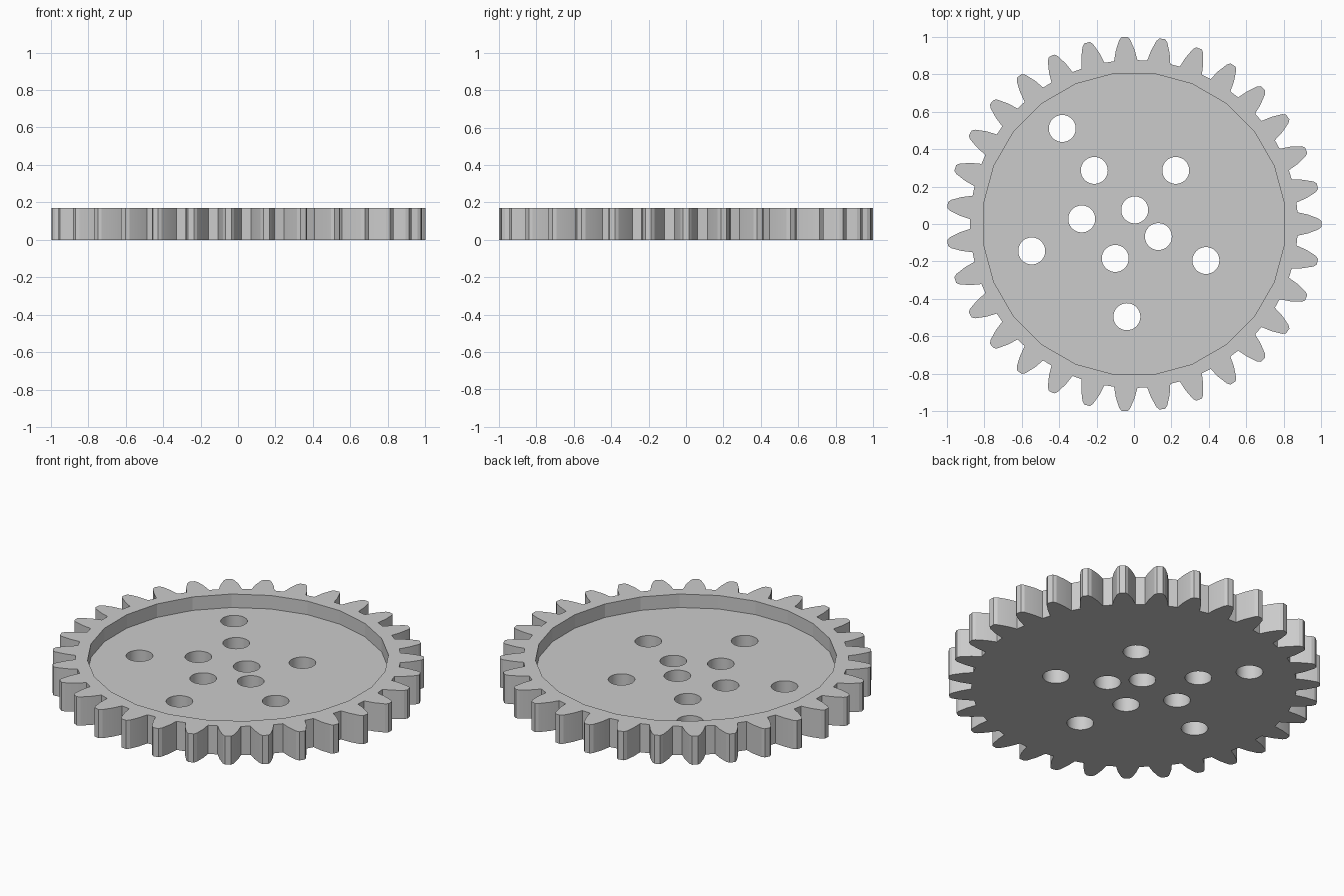
import bpy, bmesh
from math import cos, sin, radians
from mathutils import Matrix

cube = bpy.data.objects.get("Cube")
if cube:
    bpy.data.objects.remove(cube, do_unlink=True)

TEETH = 31
THICK = 0.17
FLOOR = 0.09
HOLE_R = 0.072

grey = bpy.data.materials.new("plain grey")
grey.use_nodes = True
colour = (0.6, 0.6, 0.6, 1)
grey.diffuse_color = colour
grey.node_tree.nodes["Principled BSDF"].inputs["Base Color"].default_value = colour


def add_object(name, bm):
    bmesh.ops.recalc_face_normals(bm, faces=bm.faces)
    mesh = bpy.data.meshes.new(name)
    bm.to_mesh(mesh)
    bm.free()
    mesh.materials.append(grey)
    obj = bpy.data.objects.new(name, mesh)
    bpy.context.collection.objects.link(obj)
    return obj


def add_cylinder(bm, x, y, z0, z1, radius, sides, turn=0):
    place = Matrix.Translation((x, y, (z0 + z1) / 2)) @ Matrix.Rotation(radians(turn), 4, 'Z')
    bmesh.ops.create_cone(bm, cap_ends=True, segments=sides, radius1=radius,
                          radius2=radius, depth=z1 - z0, matrix=place)


# Toothed disc: one tooth flank as (radius, half angle), mirrored and repeated
flank = [(0.875, 4.1), (0.93, 3.1), (0.985, 1.7), (1.0, 0.9)]
tooth = [(r, -a) for r, a in flank] + [(r, a) for r, a in reversed(flank)]
bm = bmesh.new()
outline = []
for i in range(TEETH):
    for r, a in tooth:
        t = radians(a + i * 360 / TEETH)
        outline.append(bm.verts.new((r * cos(t), r * sin(t), 0)))
base = bm.faces.new(outline)
top = bmesh.ops.extrude_face_region(bm, geom=[base], use_keep_orig=True)["geom"]
bmesh.ops.translate(bm, vec=(0, 0, THICK),
                    verts=[v for v in top if isinstance(v, bmesh.types.BMVert)])
gear = add_object("gear_wheel", bm)

# Shallow many-sided recess in the top
bm = bmesh.new()
add_cylinder(bm, 0, 0, FLOOR, THICK + 0.1, 0.81, 24, 7.5)
recess = add_object("recess_cutter", bm)

# Scattered round through holes
holes = [(-0.383, 0.51), (-0.212, 0.286), (0.223, 0.286), (-0.279, 0.027),
         (0.004, 0.075), (0.13, -0.067), (-0.1, -0.184), (-0.546, -0.144),
         (0.384, -0.195), (-0.038, -0.495)]
bm = bmesh.new()
for x, y in holes:
    add_cylinder(bm, x, y, -0.1, THICK + 0.1, HOLE_R, 32)
drill = add_object("hole_cutter", bm)

# Cut, then remove the cutters
bpy.context.view_layer.objects.active = gear
gear.select_set(True)
for cutter in (recess, drill):
    mod = gear.modifiers.new("cut", 'BOOLEAN')
    mod.operation = 'DIFFERENCE'
    mod.solver = 'EXACT'
    mod.object = cutter
    bpy.ops.object.modifier_apply(modifier=mod.name)
    bpy.data.objects.remove(cutter, do_unlink=True)
bpy.ops.object.shade_smooth_by_angle(angle=radians(12))
